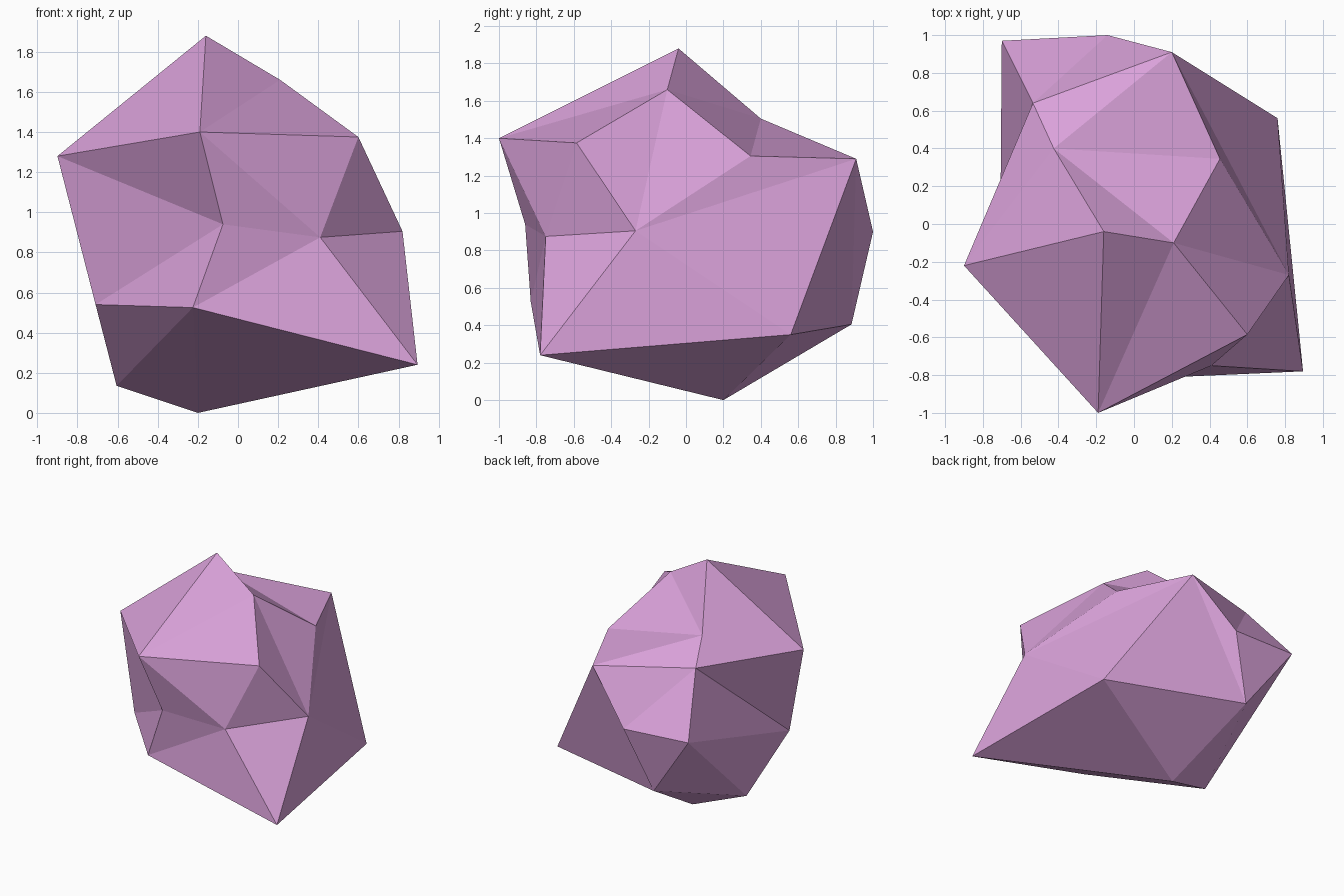
import bpy, bmesh

if "Cube" in bpy.data.objects:
    bpy.data.objects.remove(bpy.data.objects["Cube"])

# Corner points of the faceted rock, from top to bottom
P = {
    'A': (-.16, -.04, 1.88), 'E': (.21, -.10, 1.66), 'O': (-.425, .40, 1.505),
    'C': (-.19, -1.0, 1.40), 'D': (.60, -.585, 1.375), 'U': (-.535, .64, 1.36),
    'P': (.455, .345, 1.305), 'Q': (.20, .91, 1.29), 'B': (-.90, -.22, 1.28),
    'F': (-.075, -.86, .94), 'L': (-.70, .97, .925), 'H': (.82, -.27, .905),
    'R': (-.14, 1.0, .90), 'G': (.41, -.75, .875), 'K': (-.71, -.31, .54),
    'J': (-.225, -.83, .525), 'T': (-.33, .885, .405), 'S': (.76, .56, .35),
    'I': (.895, -.78, .24), 'M': (-.605, .09, .135), 'N': (-.20, .20, 0),
}

bm = bmesh.new()
V = {k: bm.verts.new(p) for k, p in P.items()}


def fan(hub, ring):
    """Triangles from a hub corner to each side of the closed ring around it."""
    for a, b in zip(ring, ring[1:] + ring[0]):
        bm.faces.new((V[hub], V[a], V[b]))


fan('A', 'BCEO')        # peak
fan('N', 'TMJIS')       # underside
fan('G', 'CFJIHD')      # front hollow
fan('K', 'BFJMLU')      # left side
fan('Q', 'POURTSH')     # back and right shoulder

# facets that join the fans
for tri in ('CED', 'DEH', 'EHP', 'EOP', 'BCF', 'HSI', 'URL', 'RLT', 'LTM', 'BOU'):
    bm.faces.new([V[k] for k in tri])

bmesh.ops.recalc_face_normals(bm, faces=bm.faces)
mesh = bpy.data.meshes.new("rock")
bm.to_mesh(mesh)
bm.free()

pink = bpy.data.materials.new("orchid pink")
pink.diffuse_color = (.70, .36, .70, 1)
pink.use_nodes = True
pink.node_tree.nodes["Principled BSDF"].inputs["Base Color"].default_value = pink.diffuse_color
mesh.materials.append(pink)
rock = bpy.data.objects.new("rock", mesh)
bpy.context.collection.objects.link(rock)
